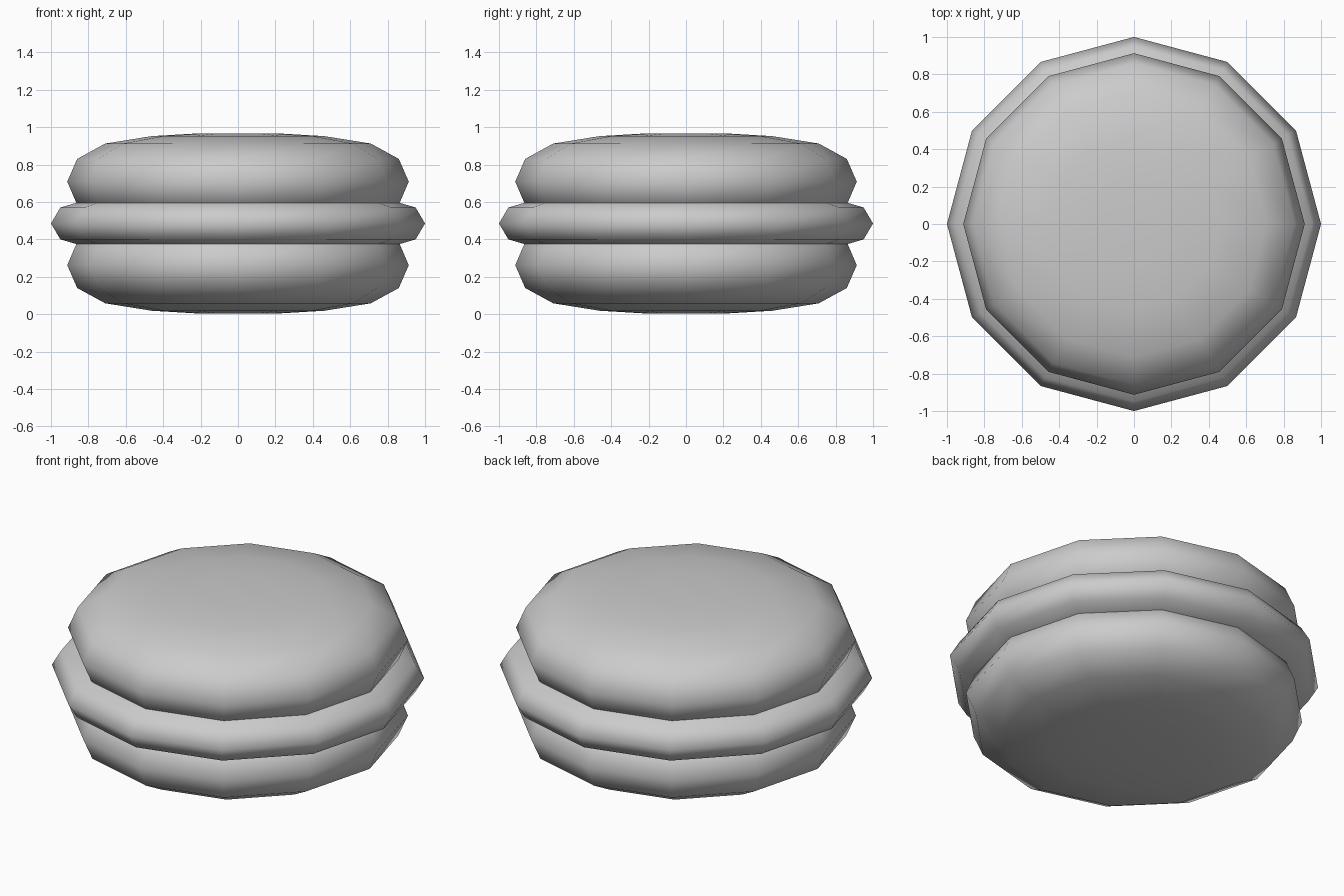
import bpy
import bmesh
from math import cos, sin, pi

SIDES = 12
MID = 0.485

cube = bpy.data.objects.get("Cube")
if cube:
    bpy.data.objects.remove(cube, do_unlink=True)

# One plain grey for every part
grey = bpy.data.materials.new("light_grey")
grey.use_nodes = True
grey.diffuse_color = (0.6, 0.6, 0.6, 1)
grey.node_tree.nodes["Principled BSDF"].inputs["Base Color"].default_value = (0.6, 0.6, 0.6, 1)


def lathe(name, profile):
    """Closed twelve-sided turned body from (radius, height) points, bottom to top."""
    bm = bmesh.new()
    rings = []
    for r, z in profile:
        rings.append([bm.verts.new((r * cos(2 * pi * i / SIDES), r * sin(2 * pi * i / SIDES), z))
                      for i in range(SIDES)])
    for low, high in zip(rings, rings[1:]):
        for i in range(SIDES):
            j = (i + 1) % SIDES
            bm.faces.new((low[i], low[j], high[j], high[i]))
    bm.faces.new(rings[0][::-1])
    bm.faces.new(rings[-1])
    for face in bm.faces:
        face.smooth = True
    mesh = bpy.data.meshes.new(name)
    bm.to_mesh(mesh)
    bm.free()
    mesh.materials.append(grey)
    obj = bpy.data.objects.new(name, mesh)
    bpy.context.collection.objects.link(obj)
    return obj


# Rounded biscuit shells, the upper one a mirror of the lower
shell = [(0.22, 0.004), (0.46, 0.018), (0.71, 0.058), (0.86, 0.14),
         (0.913, 0.262), (0.86, 0.385), (0.71, 0.46)]
lathe("bottom_shell", shell)
lathe("top_shell", [(r, 2 * MID - z) for r, z in reversed(shell)])

# Filling bulging out between the shells
half = [(0.78, 0.135), (0.95, 0.085)]
lathe("filling", [(r, MID - h) for r, h in half] + [(1.0, MID)]
      + [(r, MID + h) for r, h in reversed(half)])
